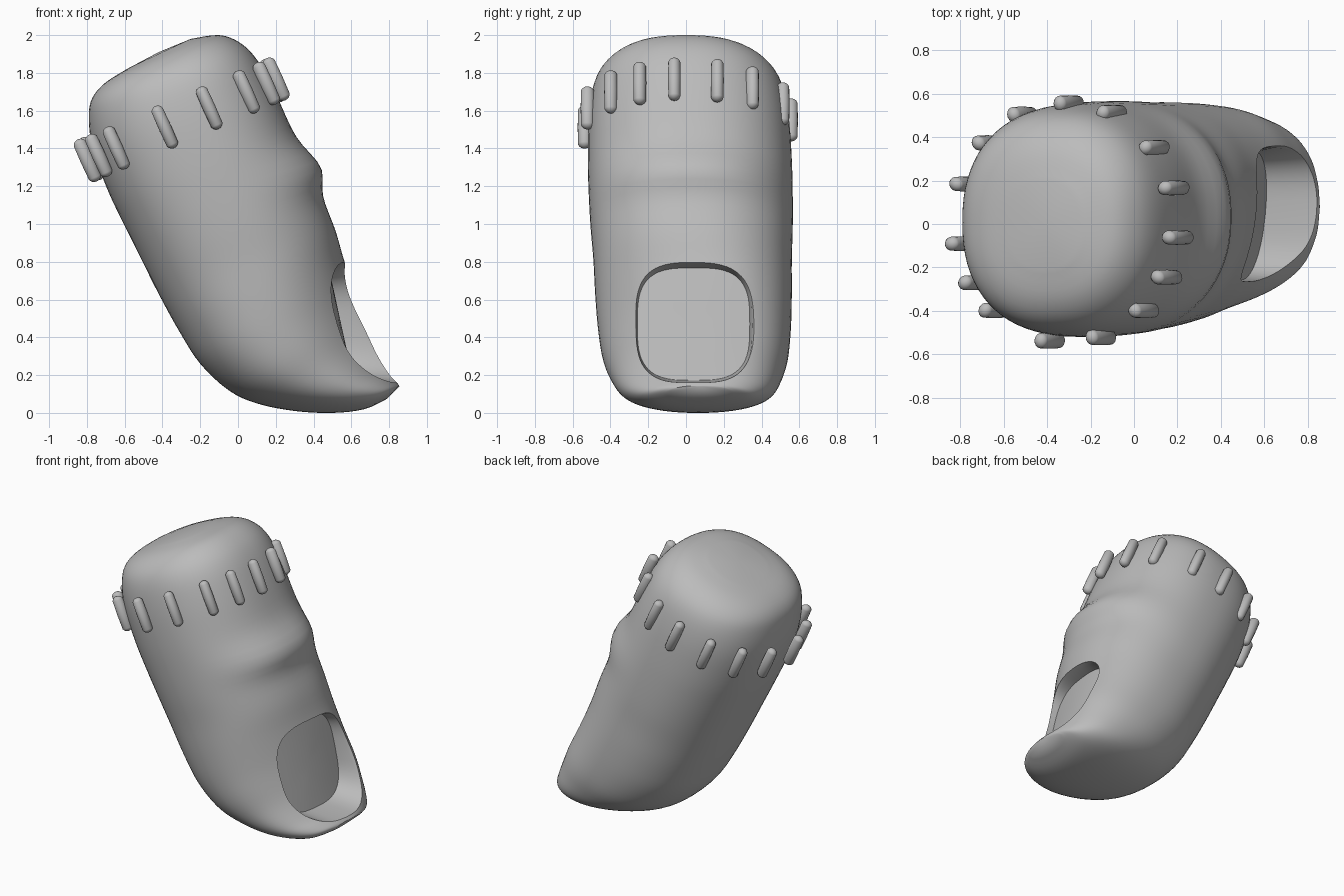
import bpy, math
from mathutils import Vector, Matrix

old = bpy.data.objects.get("Cube")
if old:
    bpy.data.objects.remove(old, do_unlink=True)

grey = bpy.data.materials.new("plain grey")
grey.use_nodes = True
grey.diffuse_color = (0.5, 0.5, 0.5, 1)
grey.node_tree.nodes["Principled BSDF"].inputs["Base Color"].default_value = (0.5, 0.5, 0.5, 1)


def loft(name, rings, start, end):
    """Skin closed rings, with a pole point at each end."""
    n = len(rings[0])
    verts = [p for r in rings for p in r] + [start, end]
    s, e, last = len(verts) - 2, len(verts) - 1, (len(rings) - 1) * n
    faces = []
    for j in range(n):
        k = (j + 1) % n
        faces += [(s, k, j), (e, last + j, last + k)]
        faces += [(i + j, i + k, i + n + k, i + n + j) for i in range(0, last, n)]
    mesh = bpy.data.meshes.new(name)
    mesh.from_pydata(verts, [], faces)
    mesh.materials.append(grey)
    obj = bpy.data.objects.new(name, mesh)
    bpy.context.collection.objects.link(obj)
    # Outward normals
    bpy.context.view_layer.objects.active = obj
    bpy.ops.object.select_all(action='DESELECT')
    obj.select_set(True)
    bpy.ops.object.mode_set(mode='EDIT')
    bpy.ops.mesh.select_all(action='SELECT')
    bpy.ops.mesh.normals_make_consistent(inside=False)
    bpy.ops.object.mode_set(mode='OBJECT')
    return obj


def superellipse(angle, power):
    c, s = math.cos(angle), math.sin(angle)
    f = lambda v: math.copysign(abs(v) ** (2 / power), v)
    return f(c), f(s)


def spline(a, b, c, d, t):
    return [0.5 * (2*q + (r - p)*t + (2*p - 5*q + 4*r - s)*t*t + (3*q - p - 3*r + s)*t**3)
            for p, q, r, s in zip(a, b, c, d)]


# Body sections from stump to tip: underside x, z, top side x, z, half width
sections = [
    (-.58, 1.825, -.25, 1.98, .20), (-.70, 1.75, -.10, 2.0, .34),
    (-.77, 1.67, .01, 1.96, .44), (-.79, 1.57, .10, 1.87, .50),
    (-.77, 1.40, .19, 1.71, .53), (-.69, 1.18, .28, 1.51, .54),
    (-.60, .99, .36, 1.33, .54), (-.51, .81, .44, 1.15, .535),
    (-.42, .63, .51, .98, .525), (-.31, .43, .56, .80, .52),
    (-.20, .26, .62, .62, .51), (-.05, .12, .68, .47, .49),
    (.10, .05, .735, .34, .455), (.30, .01, .79, .23, .41), (.50, 0, .825, .18, .35),
    (.67, .02, .845, .155, .27), (.79, .075, .853, .145, .16)]
padded = [sections[0]] + sections + [sections[-1]]
dense = []
for i in range(len(sections) - 1):
    dense += [spline(*padded[i:i + 4], t / 4) for t in range(4)]
dense.append(sections[-1])

rings = []
SEG = 72
for i, (lx, lz, rx, rz, w) in enumerate(dense):
    t = i / (len(dense) - 1)
    yc = -0.005 + 0.08 * t
    twist = 0.25 * math.exp(-((t - 0.72) / 0.17) ** 2)
    ring = []
    for j in range(SEG):
        u, v = superellipse(2 * math.pi * j / SEG, 2.35 - 0.3 * t)
        x, z = (lx + rx) / 2 + u * (rx - lx) / 2, (lz + rz) / 2 + u * (rz - lz) / 2
        # Knuckle fold on the top side, and the nail bed turned to one side
        x += 0.065 * max(0, u) ** 2 * math.exp(-((rz - 1.3) / 0.11) ** 2)
        x += twist * v * w * (1 + u) / 2
        ring.append(Vector((x, yc + v * w, z)))
    rings.append(ring)
body = loft("toe_body", rings, Vector((-.42, 0, 1.91)), Vector((.855, .08, .14)))


# Nail socket cutter: back wall, straight sides, then a flare that softens the rim
def socket_point(angle, scale, place):
    u, v = superellipse(angle, 3.2)
    y = 0.04 + 0.31 * u * scale
    z = 0.47 + 0.31 * v * (scale if v > 0 else min(scale, 1))
    side, drop = y - 0.04, 0.78 - z
    rim = 0.55 + 0.75 * drop ** 2 + 0.13 * side
    back = 0.47 + 0.22 * drop + 0.1 * side - 0.3 * side ** 2
    x = {"back": back, "inner": max(rim - 0.03, back + 0.01), "outer": rim + 0.06, "front": 1.3}[place]
    return Vector((x, y, z))


loops = [(.3, "back"), (.65, "back"), (.96, "back"), (1, "inner"), (1.12, "outer"), (1.14, "front")]
cut_rings = [[socket_point(2 * math.pi * j / 64, s, place) for j in range(64)]
             for s, place in loops]
cutter = loft("nail_socket_cutter", cut_rings,
              socket_point(0, 0, "back"), socket_point(0, 0, "front"))
cutter.hide_render = True
cut = body.modifiers.new("nail_socket", 'BOOLEAN')
cut.operation, cut.solver, cut.object = 'DIFFERENCE', 'EXACT', cutter
bpy.context.view_layer.objects.active = body
bpy.ops.object.modifier_apply(modifier=cut.name)
bpy.data.objects.remove(cutter, do_unlink=True)

# Ring of stitches around the stump, unevenly spaced by hand
parts = [body]
along = Vector((.41, 0, -.91)).normalized()
angles = [17, 39, 67, 90, 115, 138, 161, 190, 210, 227, 260, 287, 313, 333, 353]
for k, degrees in enumerate(angles):
    a = math.radians(degrees)
    out = Vector((math.cos(a), math.sin(a), 0))
    out = (out - along * out.dot(along)).normalized()
    x = -.30 + .505 * math.cos(a)
    centre = Vector((x, .005 + .55 * math.sin(a), 1.68 + .43 * x))
    bpy.ops.mesh.primitive_uv_sphere_add(segments=16, ring_count=10, radius=.034)
    stitch = bpy.context.object
    stitch.name = f"stitch_{k + 1}"
    for v in stitch.data.vertices:
        v.co.z += math.copysign(.088, v.co.z) if abs(v.co.z) > 1e-5 else 0
        v.co.x *= 1.1
    frame = Matrix((out, along.cross(out), along)).transposed().to_4x4()
    stitch.matrix_world = Matrix.Translation(centre) @ frame
    stitch.data.materials.append(grey)
    parts.append(stitch)

# Smooth shading with crisp socket edges
bpy.ops.object.select_all(action='DESELECT')
for obj in parts:
    obj.select_set(True)
bpy.context.view_layer.objects.active = body
bpy.ops.object.shade_smooth_by_angle(angle=math.radians(40))
